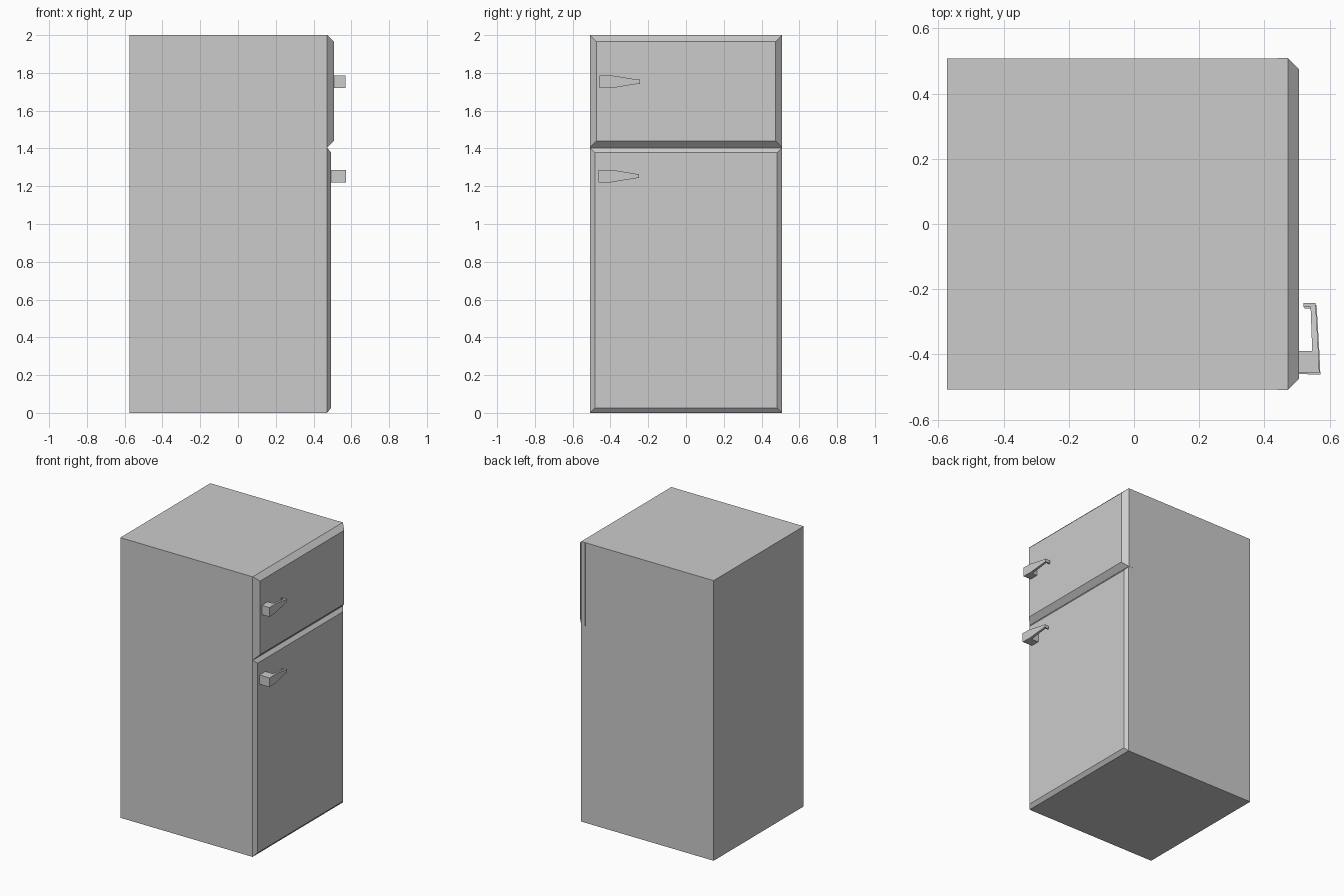
import bpy
import bmesh

if "Cube" in bpy.data.objects:
    bpy.data.objects.remove(bpy.data.objects["Cube"])


def finish(name, bm):
    bmesh.ops.recalc_face_normals(bm, faces=bm.faces)
    mesh = bpy.data.meshes.new(name)
    bm.to_mesh(mesh)
    bm.free()
    obj = bpy.data.objects.new(name, mesh)
    bpy.context.collection.objects.link(obj)
    return obj


def slab(name, sections):
    """Loft rectangles (x, half_width, z_low, z_high) along x and cap both ends."""
    bm = bmesh.new()
    rings = [[bm.verts.new((x, y, z)) for y, z in
              ((-w, lo), (w, lo), (w, hi), (-w, hi))]
             for x, w, lo, hi in sections]
    for a, b in zip(rings, rings[1:]):
        for i in range(4):
            j = (i + 1) % 4
            bm.faces.new((a[i], a[j], b[j], b[i]))
    bm.faces.new(rings[0])
    bm.faces.new(rings[-1])
    return finish(name, bm)


def handle(name, offset, z_mid):
    """Grip plan with a thick mount, a tapering bar and a small return foot."""
    dx, dy = offset
    thick, thin = 0.033, 0.011
    plan = [(0.48, -0.455, thick), (0.569, -0.457, thick), (0.566, -0.39, thick),
            (0.547, -0.39, thick), (0.48, -0.39, thick),
            (0.557, -0.243, thin), (0.558, -0.255, thin), (0.542, -0.255, thin),
            (0.52, -0.255, thin), (0.52, -0.243, thin)]
    caps = [(0, 1, 2, 3, 4), (2, 6, 7, 3), (6, 5, 9, 8, 7)]
    outline = [0, 1, 2, 6, 5, 9, 8, 7, 3, 4]
    bm = bmesh.new()
    top, bottom = [[bm.verts.new((x + dx, y + dy, z_mid + s * h)) for x, y, h in plan]
                   for s in (1, -1)]
    for cap in caps:
        bm.faces.new([top[i] for i in cap])
        bm.faces.new([bottom[i] for i in reversed(cap)])
    for i, j in zip(outline, outline[1:] + outline[:1]):
        bm.faces.new((top[i], bottom[i], bottom[j], top[j]))
    return finish(name, bm)


# Cabinet
slab("cabinet", [(-0.574, 0.508, 0, 2), (0.471, 0.508, 0, 2)])

# Doors with chamfered fronts
slab("freezer_door", [(0.44, 0.509, 1.405, 2.0), (0.472, 0.509, 1.405, 2.0),
                      (0.507, 0.474, 1.44, 1.966)])
slab("fridge_door", [(0.45, 0.508, 0.001, 1.403), (0.472, 0.508, 0.001, 1.403),
                     (0.493, 0.483, 0.026, 1.379)])

# Door handles
handle("freezer_handle", (0, 0), 1.753)
handle("fridge_handle", (0.003, -0.005), 1.254)
